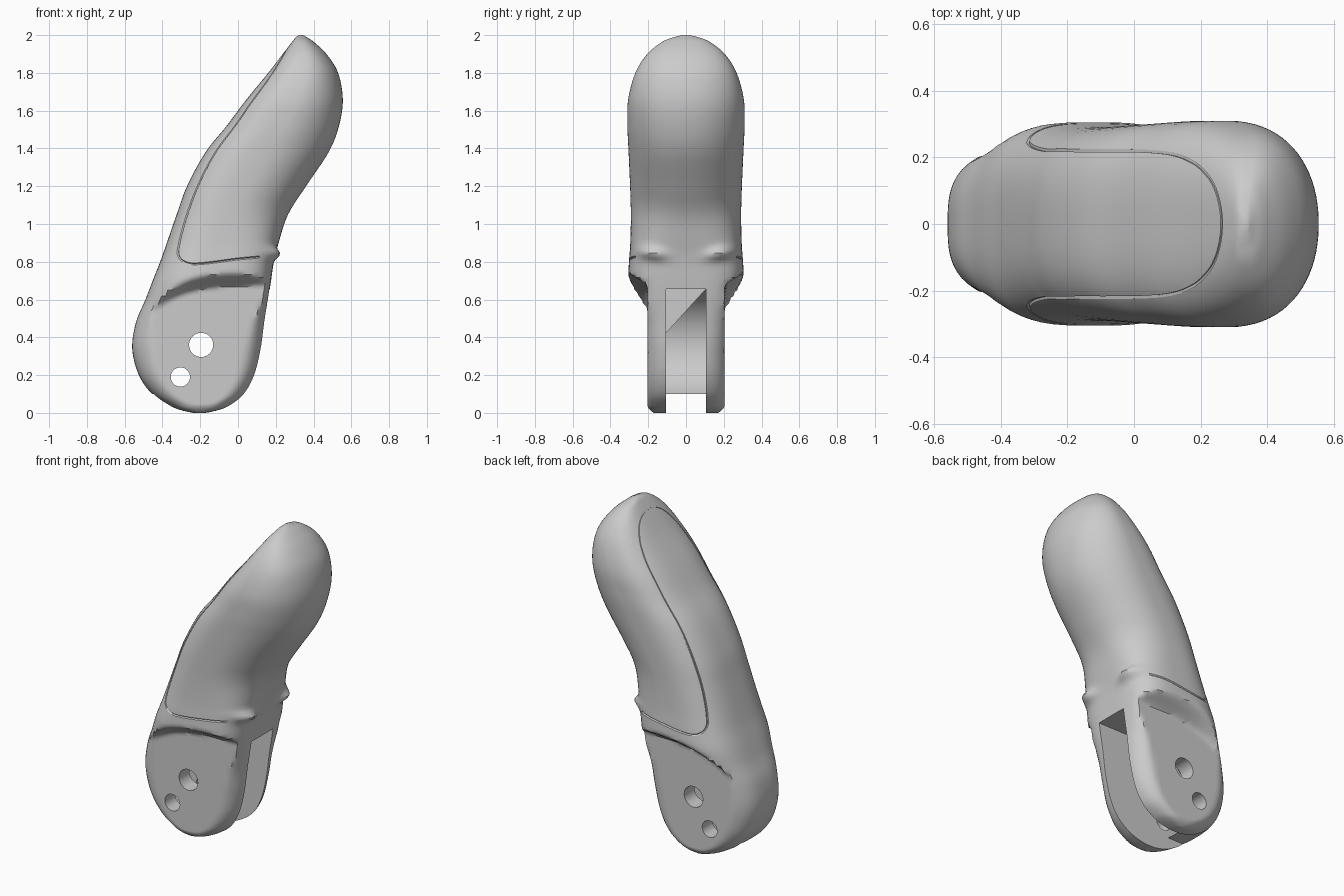
import bpy, bmesh, math
from mathutils import Vector, Matrix

if "Cube" in bpy.data.objects:
    bpy.data.objects.remove(bpy.data.objects["Cube"])

# Cross-section keys: height, back x, front x, half width
KEYS = [(0.0, -.24, -.17, .17), (.015, -.31, -.10, .19), (.04, -.37, -.04, .205),
        (.10, -.455, .035, .22), (.20, -.525, .09, .23), (.34, -.56, .125, .235),
        (.48, -.54, .143, .25), (.60, -.49, .16, .285), (.70, -.452, .175, .305),
        (.80, -.412, .19, .302), (.90, -.377, .215, .295), (1.05, -.325, .265, .292),
        (1.20, -.27, .36, .296), (1.38, -.172, .48, .304), (1.52, -.06, .535, .31),
        (1.66, .045, .555, .306), (1.80, .16, .53, .268), (1.90, .237, .468, .205),
        (1.965, .287, .40, .125), (1.99, .308, .362, .06), (2.0, .325, .345, .02)]
RING = 80


def spline(pts, steps):
    """Catmull-Rom through points of any dimension."""
    out = []
    n = len(pts)
    for i in range(n - 1):
        a, b, c, d = (pts[max(0, min(n - 1, i + k))] for k in (-1, 0, 1, 2))
        for s in range(steps):
            t = s / steps
            out.append(tuple(.5 * (2*q + (r-p)*t + (2*p-5*q+4*r-u)*t*t + (3*q-p-3*r+u)*t**3)
                             for p, q, r, u in zip(a, b, c, d)))
    out.append(tuple(pts[-1]))
    return out


def smooth(a, b, v):
    t = max(0, min(1, (v - a) / (b - a)))
    return t * t * (3 - 2 * t)


def arch(x):
    """Height of the ledge where the body steps in to the hinge plates."""
    t = max(0, min(1, (.12 - x) / .62))
    return .69 - .03 * t - .15 * t ** 4


def make(name, bm):
    bmesh.ops.recalc_face_normals(bm, faces=bm.faces)
    me = bpy.data.meshes.new(name)
    bm.to_mesh(me)
    bm.free()
    ob = bpy.data.objects.new(name, me)
    bpy.context.collection.objects.link(ob)
    return ob


def cut(target, cutter):
    cutter.hide_render = True
    m = target.modifiers.new("cut", 'BOOLEAN')
    m.operation, m.solver, m.object = 'DIFFERENCE', 'EXACT', cutter
    bpy.context.view_layer.objects.active = target
    bpy.ops.object.modifier_apply(modifier=m.name)
    bpy.data.objects.remove(cutter)


def cylinder(x, z, r, depth, seg=48):
    bm = bmesh.new()
    bmesh.ops.create_cone(bm, cap_ends=True, segments=seg, radius1=r, radius2=r, depth=depth,
                          matrix=Matrix.Translation((x, 0, z)) @ Matrix.Rotation(math.pi/2, 4, 'X'))
    return make("cutter", bm)


def box(x0, x1, z0, z1, half):
    bm = bmesh.new()
    bmesh.ops.create_cube(bm, size=1, matrix=Matrix.Translation(((x0+x1)/2, 0, (z0+z1)/2))
                          @ Matrix.Diagonal((x1-x0, 2*half, z1-z0, 1)))
    return make("cutter", bm)


# Finger body: lofted rings, pinched to flat plates below the ledge
bm = bmesh.new()
rings = []
for z, L, R, w in spline(KEYS, 6):
    ring = []
    mid, half = (L + R) / 2, (R - L) / 2
    up = smooth(.72, 1.15, z)
    for k in range(RING):
        a = 2 * math.pi * (k + .5) / RING
        c, s = math.cos(a), math.sin(a)
        n = 3.6 - 1.45 * up if c > 0 else 3.0 - .1 * up
        rad = (abs(c) ** n + abs(s) ** n) ** (-1 / n)
        x, y = mid + half * rad * c, w * rad * s
        lim = .205 + .105 * smooth(-.015, .075, z - arch(x)) ** .7
        y = math.copysign(min(abs(y), lim), y)
        # Two raised ridges above the hinge slot
        if c > 0:
            x += .05 * c * math.exp(-((abs(y) - .19) / .07) ** 2
                                    - ((z - .845 - .15 * (abs(y) - .19)) / .03) ** 2)
        ring.append(bm.verts.new((x, y, z)))
    rings.append(ring)
for a, b in zip(rings, rings[1:]):
    for k in range(RING):
        j = (k + 1) % RING
        bm.faces.new((a[k], a[j], b[j], b[k]))
bm.faces.new(rings[0][::-1])
bm.faces.new(rings[-1])
body = make("finger_body", bm)

# Seam groove around the soft tip, snapped to the surface
half_path = [(.12, -.28, .825), (0, -.3, .815), (-.2, -.3, .79), (-.285, -.28, .80),
             (-.325, -.255, .86), (-.30, -.24, 1.0), (-.24, -.24, 1.2), (-.14, -.24, 1.4),
             (0, -.235, 1.59), (.13, -.21, 1.76), (.22, -.14, 1.875), (.262, -.05, 1.925)]
path = half_path + [(x, -y, z) for x, y, z in reversed(half_path)]
pts = [body.closest_point_on_mesh(Vector(p))[1] for p in spline(path, 5)]
cu = bpy.data.curves.new("seam", 'CURVE')
cu.dimensions, cu.bevel_depth, cu.bevel_resolution, cu.use_fill_caps = '3D', .006, 0, True
sp = cu.splines.new('POLY')
sp.points.add(len(pts) - 1)
for p, co in zip(sp.points, pts):
    p.co = (*co, 1)
tube = bpy.data.objects.new("seam", cu)
bpy.context.collection.objects.link(tube)
me = bpy.data.meshes.new_from_object(tube.evaluated_get(bpy.context.evaluated_depsgraph_get()))
bpy.data.objects.remove(tube)
bm = bmesh.new()
bm.from_mesh(me)
bmesh.ops.remove_doubles(bm, verts=bm.verts, dist=1e-5)
cut(body, make("seam_cutter", bm))

# Hinge slot: round back wall, open front and bottom
cut(body, cylinder(-.2, .36, .295, .21, 64))
cut(body, box(-.2, .5, -.2, .655, .105))
cut(body, box(-.8, .5, -.2, .1, .105))

# Pin holes
for x, z, r in ((-.195, .36, .064), (-.305, .19, .051)):
    cut(body, cylinder(x, z, r, 1, 32))

bpy.ops.object.select_all(action='DESELECT')
body.select_set(True)
bpy.context.view_layer.objects.active = body
bpy.ops.object.shade_smooth_by_angle(angle=math.radians(35))
